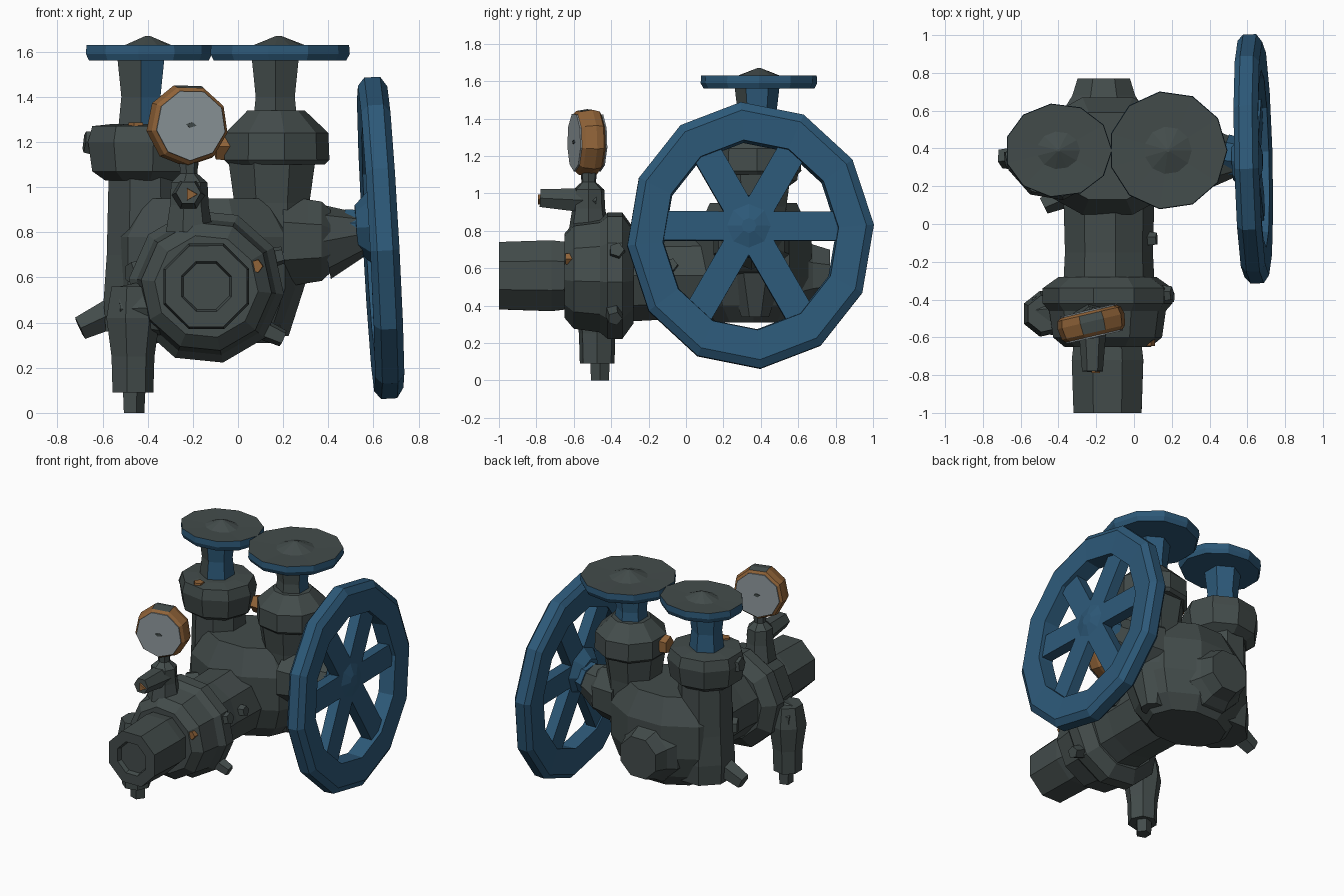
import bpy, bmesh, math
from mathutils import Matrix, Vector

cube = bpy.data.objects.get("Cube")
if cube:
    bpy.data.objects.remove(cube, do_unlink=True)


def material(name, rgb):
    m = bpy.data.materials.new(name)
    m.use_nodes = True
    m.diffuse_color = (*rgb, 1)
    bsdf = next(n for n in m.node_tree.nodes if n.type == 'BSDF_PRINCIPLED')
    bsdf.inputs["Base Color"].default_value = (*rgb, 1)
    return m


IRON = material("dark_iron", (0.056, 0.072, 0.07))
BLUE = material("blue_paint", (0.026, 0.1, 0.19))
COPPER = material("copper", (0.28, 0.125, 0.04))
GLASS = material("gauge_glass", (0.27, 0.31, 0.33))

# Rotations that send the local z axis along each world axis
AXES = {
    'z': Matrix(),
    'x': Matrix.Rotation(math.pi / 2, 4, 'Y'),
    'y': Matrix.Rotation(-math.pi / 2, 4, 'X'),
}


def finish(name, bm, mats, rule=None):
    bmesh.ops.recalc_face_normals(bm, faces=bm.faces)
    if rule:
        for f in bm.faces:
            f.normal_update()
            f.material_index = 1 if rule(f.normal) else 0
    me = bpy.data.meshes.new(name)
    bm.to_mesh(me)
    bm.free()
    ob = bpy.data.objects.new(name, me)
    for m in mats:
        me.materials.append(m)
    bpy.context.scene.collection.objects.link(ob)
    return ob


def lathe(name, profile, loc, axis='z', sides=9, mats=(IRON,), scale=(1, 1),
          turn=0.0, rule=None, closed=False, extra=Matrix()):
    """Spin (radius, height) points round an axis into a faceted solid."""
    bm = bmesh.new()
    rings = []
    for r, h in profile:
        rings.append([bm.verts.new((r * scale[0] * math.cos(a), r * scale[1] * math.sin(a), h))
                      for a in (turn + math.tau * i / sides for i in range(sides))])
    pairs = list(zip(rings, rings[1:]))
    if closed:
        pairs.append((rings[-1], rings[0]))
    else:
        bm.faces.new(rings[0])
        bm.faces.new(rings[-1])
    for lo, hi in pairs:
        for i in range(sides):
            j = (i + 1) % sides
            bm.faces.new((lo[i], lo[j], hi[j], hi[i]))
    bm.transform(Matrix.Translation(loc) @ extra @ AXES[axis])
    return finish(name, bm, mats, rule)


def rod(name, a, b, r0, r1, sides=6, mat=IRON):
    """Tapered rod between two points."""
    a, b = Vector(a), Vector(b)
    d = b - a
    rot = d.to_track_quat('Z', 'Y').to_matrix().to_4x4()
    return lathe(name, [(r0, 0), (r1, d.length)], a, sides=sides, mats=(mat,), extra=rot)


# Main pipe running front to back, with a collar, flange and rear port
RUN = (-0.14, 0, 0.56)
lathe("inlet_pipe", [(0.11, -0.97), (0.12, -1), (0.195, -1), (0.205, -0.72), (0.19, -0.6)],
      RUN, 'y', 8, turn=0.39)
lathe("front_flange", [(0.23, -0.65), (0.29, -0.6), (0.31, -0.46), (0.345, -0.42),
                       (0.345, -0.34), (0.26, -0.28)], RUN, 'y', 10, turn=0.1)
lathe("neck_pipe", [(0.25, -0.34), (0.24, -0.15), (0.25, 0.2)], RUN, 'y', 9)
lathe("rear_port", [(0.25, 0.4), (0.22, 0.62), (0.18, 0.68), (0.15, 0.77)],
      (-0.16, 0, 0.56), 'y', 8, turn=0.39)

# Casing joining the two upright valve bodies
lathe("casing", [(0.28, 0.31), (0.37, 0.4), (0.43, 0.55), (0.43, 0.78), (0.32, 0.95)],
      (-0.14, 0.36, 0), sides=10, scale=(1, 0.76))
lathe("left_valve_body", [(0.19, 0.36), (0.2, 0.5), (0.185, 0.7), (0.175, 1.1)],
      (-0.41, 0.37, 0), sides=8, turn=0.39)
lathe("right_valve_body", [(0.08, 0.34), (0.17, 0.6), (0.18, 0.93), (0.21, 1.13)],
      (0.15, 0.37, 0), sides=8, turn=0.39)

# Collars under the two small handwheels
lathe("left_collar", [(0.18, 1.03), (0.24, 1.07), (0.26, 1.2), (0.24, 1.27), (0.14, 1.28)],
      (-0.42, 0.37, 0), sides=9, scale=(1, 0.95))
lathe("right_collar", [(0.22, 1.1), (0.24, 1.12), (0.235, 1.24), (0.13, 1.34)],
      (0.165, 0.38, 0), sides=9)


def faces_up(n):
    return n.z > 0.5


# Small handwheels: iron on top, blue on the rim, underside and most of the stem
for side, x, y, rx, ry, stem_x, iron_limit in (("left", -0.4, 0.39, 0.285, 0.25, -0.43, 0),
                                               ("right", 0.18, 0.39, 0.315, 0.315, 0.165, 0.7)):
    lathe(side + "_top_wheel",
          [(0.3, 1.56), (0.95, 1.56), (1, 1.59), (0.99, 1.63), (0.4, 1.625), (0.03, 1.67)],
          (x, y, 0), sides=11, mats=(BLUE, IRON), scale=(rx, ry), rule=faces_up)
    lathe(side + "_top_stem", [(0.12, 1.22), (0.1, 1.4), (0.12, 1.57)],
          (stem_x, y - 0.01, 0), sides=6, mats=(BLUE, IRON), turn=math.pi / 6,
          rule=lambda n: n.y < -0.6 and n.x < iron_limit)

# Side bonnet and shaft that carry the large handwheel
lathe("side_bonnet", [(0.22, 0.2), (0.2, 0.31), (0.19, 0.37), (0.15, 0.41)],
      (0, 0.35, 0.76), 'x', 8, turn=0.39)
rod("side_shaft", (0.38, 0.35, 0.76), (0.54, 0.35, 0.79), 0.17, 0.1, 8)
rod("shaft_cap", (0.49, 0.36, 0.79), (0.58, 0.35, 0.8), 0.115, 0.1, 7, BLUE)

# Large handwheel: rim, hub and six spokes, leaning slightly inward at the top
LEAN = Matrix.Rotation(-0.055, 4, 'Y') @ Matrix.Rotation(0.025, 4, 'Z')
CENTRE = Vector((0.632, 0.345, 0.775))
lathe("large_wheel_rim", [(0.5, -0.055), (0.68, -0.065), (0.715, -0.035), (0.715, 0.035),
                          (0.67, 0.065), (0.51, 0.055)], CENTRE, 'x', 12, (BLUE,),
      scale=(1, 0.925), turn=0.08, closed=True, extra=LEAN)
HUB = CENTRE + Vector((-0.01, -0.01, 0.05))
lathe("large_wheel_hub", [(0.1, -0.1), (0.17, -0.03), (0.16, 0.025), (0.04, 0.06)],
      HUB, 'x', 8, (BLUE,), extra=LEAN)
bm = bmesh.new()
for i in range(6):
    m = (Matrix.Translation(HUB) @ LEAN @ Matrix.Rotation(i * math.pi / 3, 4, 'X')
         @ Matrix.Translation((0, 0.29, 0)) @ Matrix.Diagonal((0.075, 0.52, 0.155, 1)))
    bmesh.ops.create_cube(bm, size=1, matrix=m)
finish("large_wheel_spokes", bm, (BLUE,))

# Pressure gauge: copper case with an iron crown and a glass face on both sides
TILT = Matrix.Rotation(0.23, 4, 'Z')
GAUGE = (-0.225, -0.525, 1.275)
lathe("gauge_case", [(0.155, -0.07), (0.175, -0.05), (0.185, 0.01), (0.175, 0.05), (0.15, 0.065)],
      GAUGE, 'y', 9, (COPPER, IRON), turn=0.2, extra=TILT, rule=lambda n: n.z > 0.9)
for name, h in (("gauge_front_glass", -0.072), ("gauge_back_glass", 0.067)):
    lathe(name, [(0.158, h - 0.004), (0.158, h + 0.004)], GAUGE, 'y', 9, (GLASS,),
          turn=0.2, extra=TILT)
    out = h * 1.08
    lathe(name.replace("glass", "needle"), [(0.025, out - 0.003), (0.025, out + 0.003)],
          GAUGE, 'y', 4, scale=(1, 0.5), turn=0.3, extra=TILT)

# Gauge stem with its tap handle and copper end
lathe("gauge_stem", [(0.11, 0.8), (0.09, 0.92), (0.085, 1.02), (0.04, 1.06), (0.045, 1.13)],
      (-0.22, -0.52, 0), sides=7)
rod("tap_handle", (-0.22, -0.48, 0.96), (-0.22, -0.78, 0.975), 0.08, 0.055)
rod("tap_end", (-0.21, -0.76, 0.968), (-0.21, -0.79, 0.968), 0.035, 0.03, 3, COPPER)

# Drain leg at the side of the flange
rod("drain_elbow", (-0.3, -0.46, 0.47), (-0.53, -0.48, 0.46), 0.14, 0.1, 7)
lathe("drain_leg", [(0.095, 0.09), (0.1, 0.25), (0.125, 0.42), (0.1, 0.56)],
      (-0.47, -0.475, 0), sides=7)
lathe("drain_plug", [(0.05, 0), (0.055, 0.1)], (-0.465, -0.46, 0), sides=5)

# Bolts and plugs
rod("body_foot_bolt", (-0.52, 0.36, 0.46), (-0.7, 0.35, 0.375), 0.075, 0.055, 5)
rod("collar_bolt", (-0.6, 0.35, 1.19), (-0.68, 0.34, 1.2), 0.06, 0.05, 5)
rod("neck_lump", (-0.38, 0.15, 0.62), (-0.48, 0.1, 0.62), 0.07, 0.05, 5)
rod("flange_bolt_low", (0.0, -0.4, 0.42), (0.2, -0.38, 0.33), 0.06, 0.04, 5)
rod("flange_bolt_high", (0.0, -0.37, 0.65), (0.2, -0.37, 0.7), 0.06, 0.04, 5)
rod("neck_bolt", (0.0, -0.08, 0.6), (0.12, -0.08, 0.62), 0.05, 0.035, 5)
rod("collar_copper_plug", (0.0, 0.34, 1.18), (-0.1, 0.33, 1.18), 0.07, 0.06, 5, COPPER)
rod("collar_copper_nut", (-0.45, 0.2, 1.25), (-0.45, 0.2, 1.285), 0.04, 0.035, 5, COPPER)
rod("flange_copper_nut", (0.08, -0.57, 0.65), (0.08, -0.645, 0.65), 0.035, 0.03, 5, COPPER)
